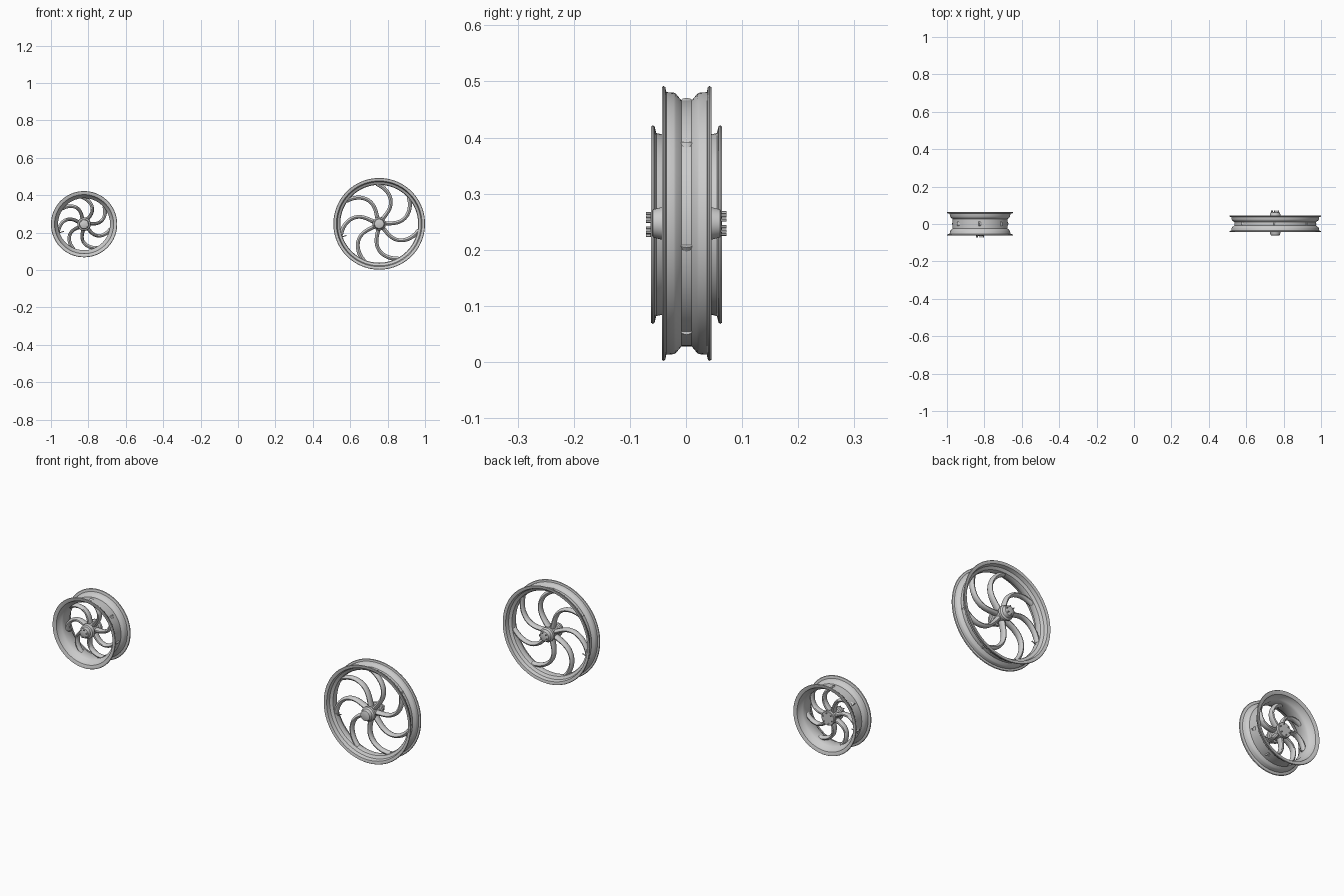
import bpy, bmesh
from math import sin, cos, pi, radians
from mathutils import Vector

if "Cube" in bpy.data.objects:
    bpy.data.objects.remove(bpy.data.objects["Cube"])

metal = bpy.data.materials.new("cast_grey_metal")
metal.use_nodes = True
grey = (0.6, 0.6, 0.6, 1)
metal.diffuse_color = grey
metal.node_tree.nodes["Principled BSDF"].inputs["Base Color"].default_value = grey


def finish(name, bm, centre, angle=35):
    bmesh.ops.recalc_face_normals(bm, faces=bm.faces)
    mesh = bpy.data.meshes.new(name)
    bm.to_mesh(mesh)
    bm.free()
    obj = bpy.data.objects.new(name, mesh)
    bpy.context.collection.objects.link(obj)
    obj.location = centre
    mesh.materials.append(metal)
    bpy.ops.object.select_all(action='DESELECT')
    obj.select_set(True)
    bpy.context.view_layer.objects.active = obj
    bpy.ops.object.shade_smooth_by_angle(angle=radians(angle))
    return obj


def skin(bm, rings, closed):
    """Join consecutive rings of vertices with quads."""
    last = len(rings) if closed else len(rings) - 1
    for i in range(last):
        a, b = rings[i], rings[(i + 1) % len(rings)]
        for j in range(len(a)):
            k = (j + 1) % len(a)
            bm.faces.new((a[j], a[k], b[k], b[j]))


def lathe(name, profile, centre, closed, steps=96):
    """Turn a (y, radius) profile about the wheel axis."""
    bm = bmesh.new()
    rings = [[bm.verts.new((r * cos(2 * pi * i / steps), y, r * sin(2 * pi * i / steps)))
              for i in range(steps)] for y, r in profile]
    skin(bm, rings, closed)
    if not closed:
        bm.faces.new(rings[0])
        bm.faces.new(rings[-1])
    return finish(name, bm, centre)


def rod(name, start, end, radius, centre, sides=6):
    bm = bmesh.new()
    start, end = Vector(start), Vector(end)
    axis = end - start
    turn = axis.to_track_quat('Z', 'Y').to_matrix().to_4x4()
    turn.translation = (start + end) / 2
    bmesh.ops.create_cone(bm, cap_ends=True, segments=sides, radius1=radius,
                          radius2=radius, depth=axis.length, matrix=turn)
    return finish(name, bm, centre)


def spokes(name, centre, start_r, end_r, width, depth, count, phase, sweep, shift):
    """Curved oval spokes which sweep round as they reach the rim."""
    steps, sides = 18, 12
    bm = bmesh.new()
    for n in range(count):
        path = []
        for i in range(steps + 1):
            t = i / steps
            r = start_r + (end_r - start_r) * t
            a = phase + 2 * pi * n / count + sweep * (t ** 2 - 0.45 * t)
            path.append(Vector((r * cos(a), shift, r * sin(a))))
        rings = []
        for i, p in enumerate(path):
            along = (path[min(i + 1, steps)] - path[max(i - 1, 0)]).normalized()
            across = along.cross(Vector((0, 1, 0)))
            w = width * (1 - 0.15 * sin(pi * i / steps))
            d = depth * (1 - 0.25 * i / steps)
            rings.append([bm.verts.new(p + across * w * cos(2 * pi * j / sides)
                                       + Vector((0, d * sin(2 * pi * j / sides), 0)))
                          for j in range(sides)])
        skin(bm, rings, False)
        bm.faces.new(rings[0])
        bm.faces.new(rings[-1])
    return finish(name, bm, centre)


def rim(name, centre, radius, half, outer, inner):
    """Mirror half of the outer and inner rim sections."""
    lip = [(half - 0.006, radius - 0.002), (half - 0.003, radius),
           (half, radius - 0.002), (half, radius - 0.006)]
    section = outer + lip + inner
    top = [(-y, r) for y, r in reversed(outer + lip)] + outer + lip
    bottom = inner + [(-y, r) for y, r in reversed(inner)]
    return lathe(name, top + bottom, centre, True)


def bolts(name, centre, y, length, ring, count, size):
    for n in range(count):
        a = 2 * pi * n / count + 0.3
        x, z = ring * cos(a), ring * sin(a)
        rod(f"{name}_{n + 1}", (x, y, z), (x, y + length, z), size, centre)


# Narrow large wheel
large = Vector((0.755, 0.001, 0.247))
rim("large_rim", large, 0.245, 0.044,
    [(0.009, 0.219), (0.019, 0.231), (0.023, 0.233), (0.036, 0.234)],
    [(0.041, 0.229), (0.024, 0.224), (0.016, 0.211), (0.008, 0.208)])
spokes("large_spokes", large, 0.022, 0.214, 0.0115, 0.018, 7, 0.1, 1.15, 0)
lathe("large_hub", [(-0.062, 0.021), (-0.06, 0.025), (-0.044, 0.029), (-0.038, 0.036),
                    (-0.026, 0.036), (-0.022, 0.03), (0.022, 0.03), (0.026, 0.036),
                    (0.038, 0.036), (0.044, 0.029), (0.06, 0.025), (0.062, 0.021)],
      large, False, 48)
bolts("large_back_bolt", large, 0.06, 0.011, 0.02, 6, 0.0028)
rod("large_valve_stem", (-0.212, 0, -0.075), (-0.175, 0, -0.062), 0.0025, large, 10)

# Wide small wheel
small = Vector((-0.823, 0.001, 0.245))
rim("small_rim", small, 0.177, 0.063,
    [(0.026, 0.147), (0.034, 0.157), (0.04, 0.16), (0.054, 0.163)],
    [(0.058, 0.158), (0.04, 0.153), (0.033, 0.145), (0.024, 0.139)])
spokes("small_spokes", small, 0.025, 0.145, 0.0105, 0.018, 7, 0.1, 1.15, 0)
lathe("small_hub", [(-0.064, 0.021), (-0.062, 0.024), (-0.046, 0.026), (-0.042, 0.034),
                    (-0.026, 0.036), (-0.022, 0.03), (0.018, 0.03), (0.024, 0.036),
                    (0.036, 0.036), (0.038, 0.034)], small, False, 48)
bolts("small_front_bolt", small, -0.062, -0.01, 0.02, 6, 0.0028)
bolts("small_back_bolt", small, 0.036, 0.008, 0.026, 6, 0.0032)
rod("small_valve_stem", (-0.143, 0, -0.05), (-0.108, 0, -0.038), 0.0025, small, 10)
